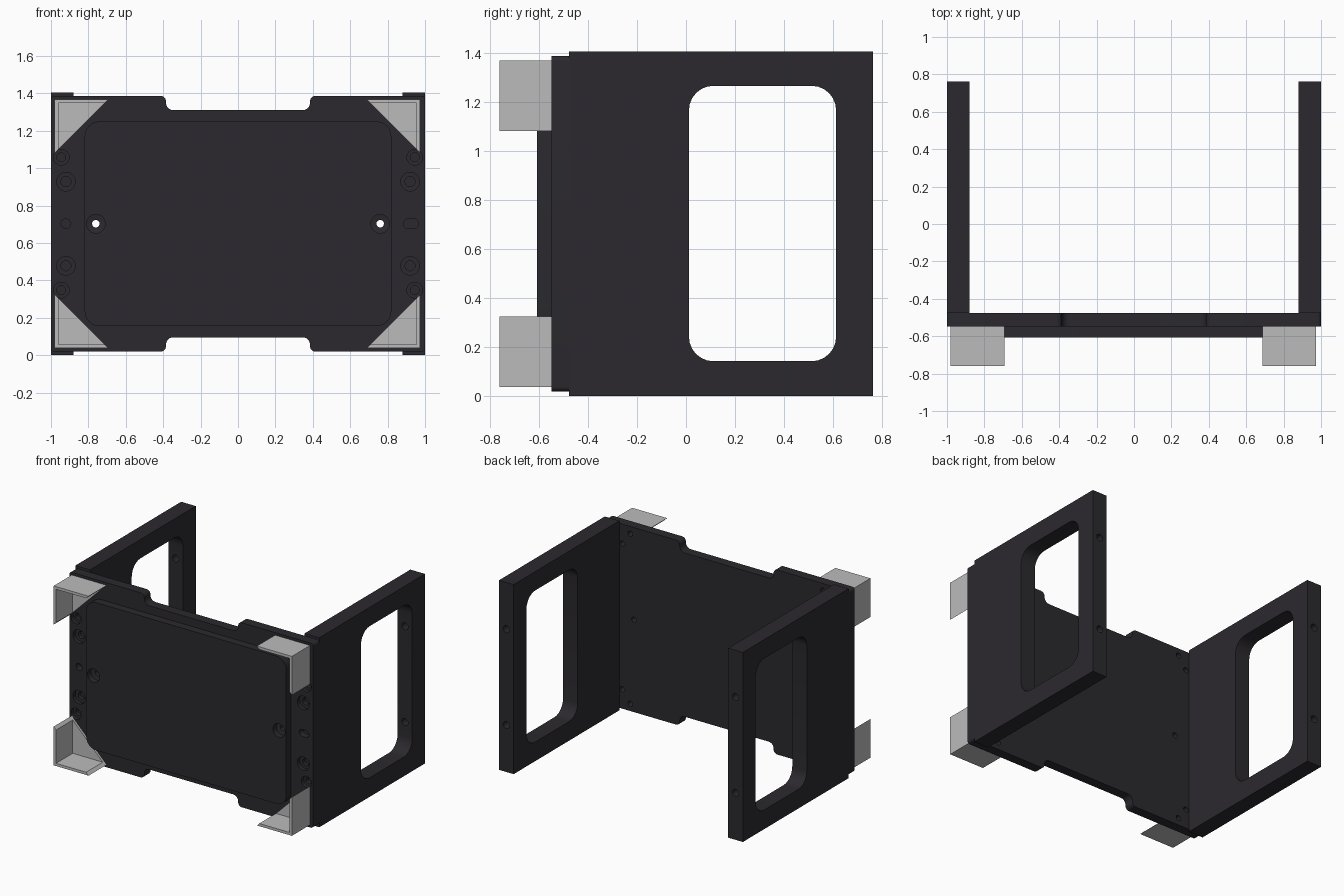
import bpy, bmesh
from math import sin, cos, pi, radians
from mathutils import Vector

if "Cube" in bpy.data.objects:
    bpy.data.objects.remove(bpy.data.objects["Cube"])


def material(name, rgb):
    m = bpy.data.materials.new(name)
    m.diffuse_color = (*rgb, 1)
    m.use_nodes = True
    m.node_tree.nodes["Principled BSDF"].inputs["Base Color"].default_value = m.diffuse_color
    return m


DARK = material("dark_metal", (0.024, 0.022, 0.027))
CLEAR = material("pale_plastic", (0.5, 0.5, 0.5))


def rounded(corners, steps=6):
    """Closed profile of right-angle corners (u, v, radius) -> filleted points."""
    out, n = [], len(corners)
    for i, (u, v, r) in enumerate(corners):
        p = Vector((u, v))
        if r == 0:
            out.append(p)
            continue
        d1 = (Vector(corners[i - 1][:2]) - p).normalized()
        d2 = (Vector(corners[(i + 1) % n][:2]) - p).normalized()
        c = p + (d1 + d2) * r
        for k in range(steps + 1):
            a = pi / 2 * k / steps
            out.append(c - d2 * r * cos(a) - d1 * r * sin(a))
    return out


def rect(u0, u1, v0, v1, r=0):
    return rounded([(u0, v0, r), (u1, v0, r), (u1, v1, r), (u0, v1, r)])


def loft(bm, rings):
    """Skin a list of equal-length point rings and cap the ends."""
    rs = [[bm.verts.new(p) for p in ring] for ring in rings]
    n = len(rs[0])
    for a, b in zip(rs, rs[1:]):
        for i in range(n):
            bm.faces.new((a[i], a[(i + 1) % n], b[(i + 1) % n], b[i]))
    bm.faces.new(rs[0])
    bm.faces.new(rs[-1])


def prism(bm, pts, a, b, axis='y'):
    place = (lambda p, t: (p[0], t, p[1])) if axis == 'y' else (lambda p, t: (t, p[0], p[1]))
    loft(bm, [[place(p, t) for p in pts] for t in (a, b)])


def hole(bm, x, z, steps, n=24):
    """Stepped round cutter along y; steps are (y, radius)."""
    loft(bm, [[(x + r * cos(2 * pi * i / n), y, z + r * sin(2 * pi * i / n)) for i in range(n)]
              for y, r in steps])


def make(name, bm, mat=None):
    bmesh.ops.recalc_face_normals(bm, faces=bm.faces)
    me = bpy.data.meshes.new(name)
    bm.to_mesh(me)
    bm.free()
    ob = bpy.data.objects.new(name, me)
    bpy.context.collection.objects.link(ob)
    if mat:
        me.materials.append(mat)
    return ob


def cut(ob, cutter):
    mod = ob.modifiers.new("cut", 'BOOLEAN')
    mod.operation, mod.solver, mod.object = 'DIFFERENCE', 'EXACT', cutter
    bpy.ops.object.select_all(action='DESELECT')
    ob.select_set(True)
    bpy.context.view_layer.objects.active = ob
    bpy.ops.object.modifier_apply(modifier=mod.name)
    bpy.ops.object.shade_smooth_by_angle(angle=radians(30))


CZ = 0.703  # mid height, the top and bottom mirror about it

# Front plate with notched top and bottom edges
half = [(-1, 1.387, 0.02), (-0.385, 1.387, 0.03), (-0.385, 1.31, 0.04),
        (0.385, 1.31, 0.04), (0.385, 1.387, 0.03), (1, 1.387, 0.02)]
bm = bmesh.new()
prism(bm, rounded(half + [(u, 2 * CZ - v, r) for u, v, r in reversed(half)]), -0.548, -0.476)
front_plate = make("front_plate", bm, DARK)

# Raised panel on the front plate
bm = bmesh.new()
prism(bm, rect(-0.82, 0.82, 0.155, 1.25, 0.08), -0.607, -0.54)
panel = make("raised_panel", bm, DARK)

# Screw holes through the front
bm = bmesh.new()
for s in (-1, 1):
    hole(bm, s * 0.76, CZ, [(-0.62, 0.05), (-0.565, 0.05), (-0.56, 0.02), (-0.46, 0.02)])
    for t in (-1, 1):
        hole(bm, s * 0.92, CZ + t * 0.225, [(-0.56, 0.05), (-0.52, 0.05), (-0.519, 0.027), (-0.49, 0.027)])
        hole(bm, s * 0.945, CZ + t * 0.355, [(-0.56, 0.042), (-0.52, 0.042), (-0.519, 0.024), (-0.49, 0.024)])
        hole(bm, s * 0.79, CZ + t * 0.63, [(-0.56, 0.02), (-0.46, 0.02)])
        hole(bm, s * 0.855, CZ + t * 0.54, [(-0.56, 0.02), (-0.46, 0.02)])
hole(bm, -0.92, CZ, [(-0.56, 0.026), (-0.5, 0.026)])
prism(bm, rect(0.885, 0.965, CZ - 0.026, CZ + 0.026, 0.0255), -0.56, -0.5)
cutter = make("front_hole_cutter", bm)
cutter.hide_render = True
cut(front_plate, cutter)
cut(panel, cutter)
bpy.data.objects.remove(cutter)

# Side plates with a rounded window and screw holes in the rear edge
for s, side in ((-1, "left"), (1, "right")):
    bm = bmesh.new()
    prism(bm, rect(-0.476, 0.762, 0, 1.405), s * 0.88, s * 1.0, 'x')
    plate = make(side + "_side_plate", bm, DARK)
    bm = bmesh.new()
    prism(bm, rect(0.012, 0.612, 0.142, 1.265, 0.1), s * 0.8, s * 1.1, 'x')
    window = make("window_cutter", bm)
    bm = bmesh.new()
    for t in (-1, 1):
        hole(bm, s * 0.94, CZ + t * 0.355, [(0.55, 0.026), (0.8, 0.026)])
    holes = make("rear_hole_cutter", bm)
    for c in (window, holes):
        c.hide_render = True
        cut(plate, c)
        bpy.data.objects.remove(c)

# Corner holders: two walls and a triangular web, open at the front
L, W = 0.287, 0.02
walls = [(0, 0), (L, 0), (L - W, W), (W, W), (W, L - W), (0, L)]
web = [(0, 0), (L, 0), (0, L)]
for s, side in ((-1, "left"), (1, "right")):
    for t, level in ((-1, "lower"), (1, "upper")):
        bm = bmesh.new()
        for pts, y0, y1 in ((walls, -0.76, -0.565), (web, -0.565, -0.547)):
            prism(bm, [(s * (0.977 - u) - 0.003, CZ + t * (0.665 - v)) for u, v in pts], y0, y1)
        make(f"{level}_{side}_corner_holder", bm, CLEAR)
